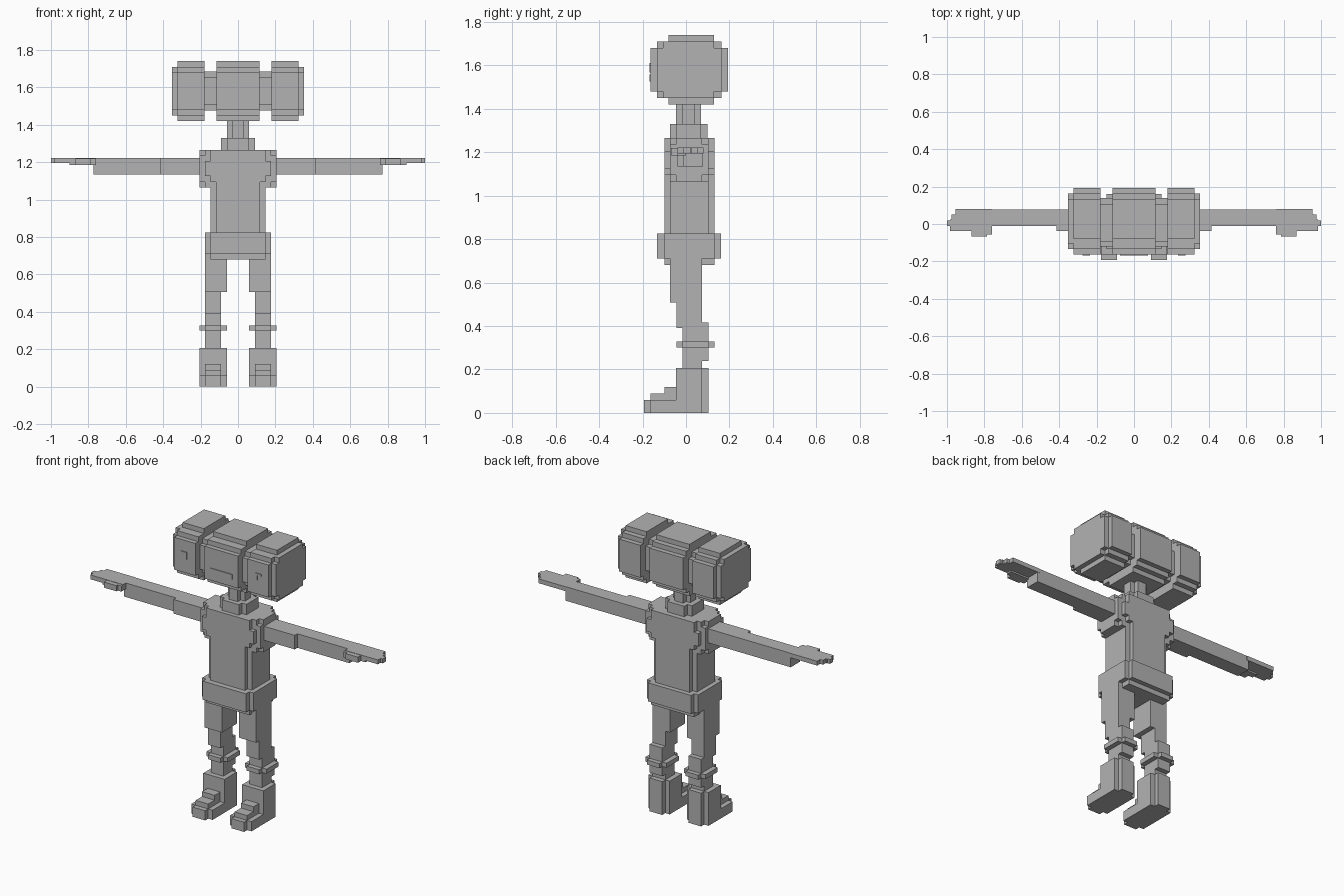
import bpy, bmesh

grey = bpy.data.materials.new("plain grey")
grey.diffuse_color = (0.45, 0.45, 0.45, 1)


def solid(name, boxes):
    """Merge boxes (x0, x1, y0, y1, z0, z1) into one clean blocky shell."""
    cuts = [sorted({round(b[a + s], 4) for b in boxes for s in (0, 1)})
            for a in (0, 2, 4)]
    cells = set()
    for b in boxes:
        r = [range(cuts[a].index(round(b[2 * a], 4)),
                   cuts[a].index(round(b[2 * a + 1], 4))) for a in range(3)]
        cells |= {(i, j, k) for i in r[0] for j in r[1] for k in r[2]}
    bm = bmesh.new()
    verts = {}

    def vert(key):
        if key not in verts:
            verts[key] = bm.verts.new([cuts[a][key[a]] for a in range(3)])
        return verts[key]

    for c in cells:
        for a in range(3):
            u, v = (a + 1) % 3, (a + 2) % 3
            for side in (0, 1):
                n = list(c)
                n[a] += 2 * side - 1
                if tuple(n) in cells:
                    continue
                loop = []
                for du, dv in ((0, 0), (1, 0), (1, 1), (0, 1)):
                    p = list(c)
                    p[a] += side
                    p[u] += du
                    p[v] += dv
                    loop.append(vert(tuple(p)))
                bm.faces.new(loop if side else loop[::-1])
    bmesh.ops.dissolve_limit(bm, angle_limit=0.02, verts=bm.verts[:], edges=bm.edges[:])
    me = bpy.data.meshes.new(name)
    bm.to_mesh(me)
    bm.free()
    me.materials.append(grey)
    ob = bpy.data.objects.new(name, me)
    bpy.context.collection.objects.link(ob)
    return ob


def pair(name, boxes):
    """Left and right copies of a part given for the +x side."""
    solid("left_" + name, boxes)
    solid("right_" + name, [(-b[1], -b[0]) + tuple(b[2:]) for b in boxes])


def slab(x0, x1, profile):
    return [(x0, x1) + p for p in profile]


# Head: stepped round profile (y0, y1, z0, z1), in three bands with grooves
round_full = [(-.163, .193, 1.48, 1.68), (-.134, .163, 1.45, 1.71), (-.08, .13, 1.42, 1.74)]
round_cap = [(-.134, .163, 1.48, 1.68), (-.105, .13, 1.45, 1.71)]
round_groove = [(-.12, .14, 1.505, 1.655), (-.095, .107, 1.475, 1.685)]
head = slab(-.2, .2, round_groove) + slab(-.115, .115, round_full)
for s in (-1, 1):
    for a, b, prof in ((.178, .323, round_full), (.29, .353, round_cap)):
        head += slab(min(s * a, s * b), max(s * a, s * b), prof)
solid("head", head)

# Face plates
solid("mouth", [(-.075, .075, -.168, -.16, 1.525, 1.557)])
pair("eye", [(.235, .275, -.168, -.16, 1.598, 1.61),
             (.235, .247, -.168, -.16, 1.567, 1.61)])

# Neck
solid("neck", [(-.058, .058, -.016, .04, 1.33, 1.425), (-.03, .03, -.046, .07, 1.33, 1.425),
               (-.09, .09, -.046, .07, 1.26, 1.33), (-.058, .058, -.074, .1, 1.26, 1.33)])

# Torso with stepped shoulders
solid("torso", [(-.148, .148, -.074, .104, .7, 1.265), (-.118, .118, -.1, .132, .7, 1.265),
                (-.148, .148, -.1, .132, 1.095, 1.265),
                (-.177, .177, -.1, .132, 1.125, 1.205),
                (-.177, .177, -.074, .104, 1.064, 1.265),
                (-.206, .206, -.046, .074, 1.064, 1.265),
                (-.206, .206, -.074, .104, 1.095, 1.235)])

# Hips
solid("hips", [(-.176, .176, -.1, .132, .71, .825),
               (-.148, .148, -.134, .161, .71, .825),
               (-.148, .148, -.1, .132, .68, .825)])

# Legs
pair("leg", [(.058, .176, -.074, .074, .507, .72),
             (.09, .176, -.044, .074, .39, .507),
             (.09, .176, -.015, .104, .24, .415),
             (.09, .176, -.015, .074, .19, .24)])
pair("ankle_ring", [(.06, .206, -.015, .104, .3, .328),
                    (.09, .176, -.044, .132, .3, .328)])

# Boots with stepped toes
pair("boot", [(.06, .206, -.046, .074, 0, .206), (.09, .176, -.046, .104, 0, .206),
              (.06, .206, -.163, .074, 0, .06), (.09, .176, -.193, 0, 0, .06),
              (.09, .176, -.163, 0, 0, .09), (.09, .176, -.1, 0, 0, .12)])

# Arms and flat hands
pair("arm", [(.19, .415, -.038, .078, 1.135, 1.222),
             (.4, .772, -.012, .078, 1.135, 1.222)])
pair("hand", [(.76, .955, -.038, .08, 1.195, 1.222),
              (.9, .975, -.038, .052, 1.195, 1.222),
              (.9, .985, -.038, .025, 1.195, 1.222),
              (.95, 1.0, -.012, .02, 1.195, 1.222)])
pair("thumb", [(.76, .87, -.055, .0, 1.185, 1.22),
               (.785, .87, -.068, .0, 1.185, 1.22),
               (.76, .9, -.038, .0, 1.185, 1.22)])
